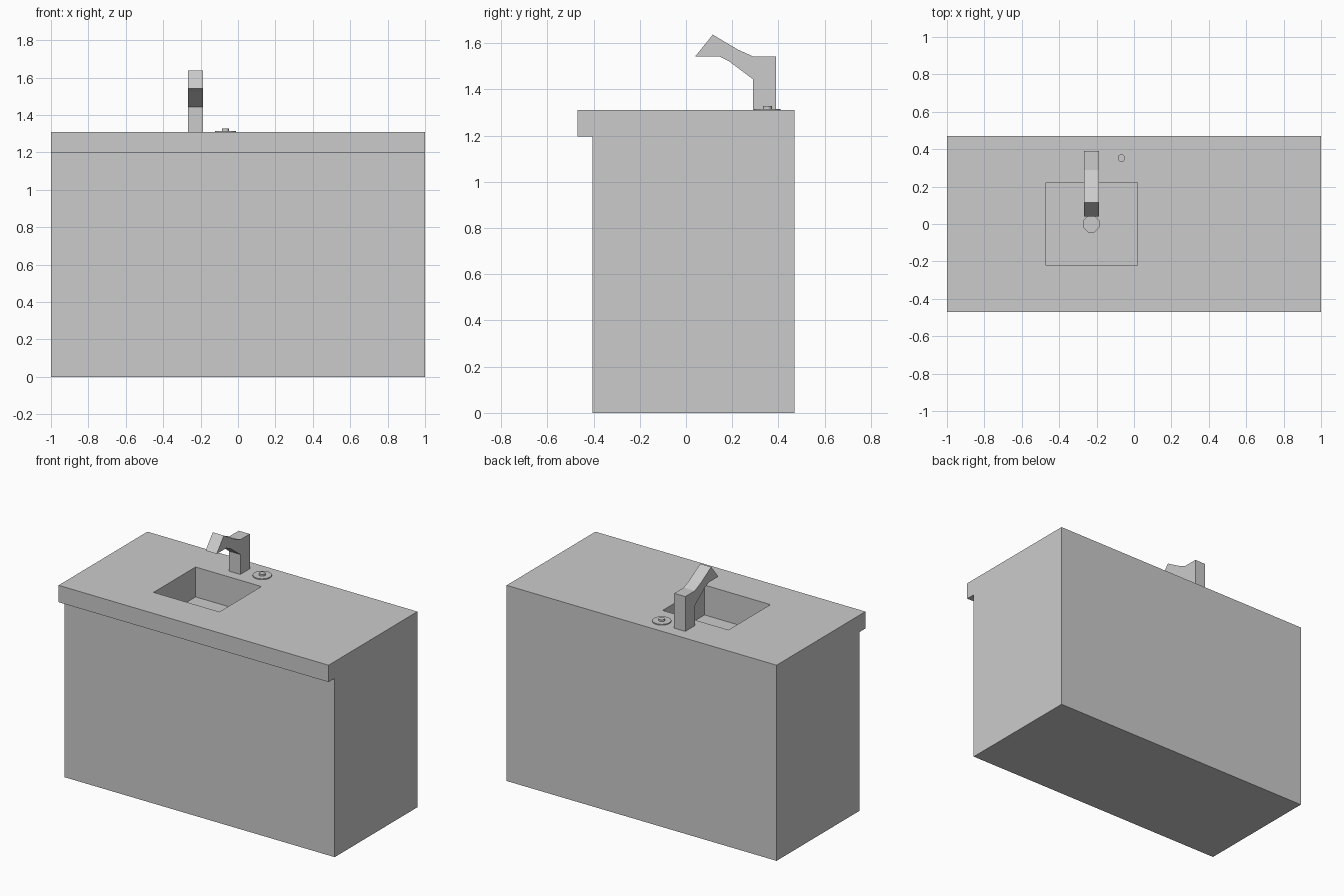
import bpy, bmesh, math
from mathutils import Matrix

if "Cube" in bpy.data.objects:
    bpy.data.objects.remove(bpy.data.objects["Cube"])

grey = bpy.data.materials.new("plain_grey")
grey.diffuse_color = (0.6, 0.6, 0.6, 1)
grey.use_nodes = True
grey.node_tree.nodes["Principled BSDF"].inputs["Base Color"].default_value = grey.diffuse_color


def finish(name, bm):
    bmesh.ops.recalc_face_normals(bm, faces=bm.faces)
    me = bpy.data.meshes.new(name)
    bm.to_mesh(me)
    bm.free()
    me.materials.append(grey)
    ob = bpy.data.objects.new(name, me)
    bpy.context.collection.objects.link(ob)
    return ob


def extrude_x(name, pts, x0, x1):
    """Extrude a (y, z) outline from x0 to x1."""
    bm = bmesh.new()
    face = bm.faces.new([bm.verts.new((x0, y, z)) for y, z in pts])
    ext = bmesh.ops.extrude_face_region(bm, geom=[face])
    verts = [g for g in ext["geom"] if isinstance(g, bmesh.types.BMVert)]
    bmesh.ops.translate(bm, verts=verts, vec=(x1 - x0, 0, 0))
    return finish(name, bm)


def cylinder(name, x, y, z0, z1, r, sides):
    bm = bmesh.new()
    m = Matrix.Translation((x, y, (z0 + z1) / 2)) @ Matrix.Rotation(math.pi / sides, 4, 'Z')
    bmesh.ops.create_cone(bm, cap_ends=True, segments=sides, radius1=r, radius2=r,
                          depth=z1 - z0, matrix=m)
    return finish(name, bm)


def cut(target, cutter):
    """Subtract the cutter, bake the result and remove the cutter."""
    mod = target.modifiers.new("cut", 'BOOLEAN')
    mod.operation = 'DIFFERENCE'
    mod.solver = 'EXACT'
    mod.object = cutter
    cutter.hide_render = True
    dg = bpy.context.evaluated_depsgraph_get()
    mesh = bpy.data.meshes.new_from_object(target.evaluated_get(dg))
    target.modifiers.clear()
    target.data = mesh
    bpy.data.objects.remove(cutter)


TOP, FLOOR, SX = 1.31, 1.11, -0.225

# Cabinet with overhanging countertop
cabinet = extrude_x("cabinet_with_countertop",
                    [(-0.405, 0), (0.47, 0), (0.47, TOP), (-0.47, TOP),
                     (-0.47, 1.197), (-0.405, 1.197)], -1, 1)

# Square sink basin and drain hole
cut(cabinet, extrude_x("sink_cutter", [(-0.222, FLOOR), (0.222, FLOOR),
                                       (0.222, 1.5), (-0.222, 1.5)], -0.47, 0.018))
cut(cabinet, cylinder("drain_cutter", SX - 0.003, 0, FLOOR - 0.04, FLOOR + 0.1, 0.045, 8))

# Drain rim
rim = cylinder("drain_rim", SX - 0.003, 0, FLOOR - 0.005, FLOOR + 0.006, 0.056, 8)
cut(rim, cylinder("rim_cutter", SX - 0.003, 0, FLOOR - 0.1, FLOOR + 0.1, 0.045, 8))

# Angular faucet
extrude_x("faucet", [(0.29, TOP), (0.39, TOP), (0.39, 1.543), (0.29, 1.543),
                     (0.225, 1.572), (0.116, 1.637), (0.04, 1.543), (0.143, 1.543),
                     (0.186, 1.522), (0.29, 1.444)], -0.268, -0.186)

# Push button beside the faucet
cylinder("button_base", -0.067, 0.352, TOP, TOP + 0.006, 0.058, 16)
cylinder("button_knob", -0.067, 0.352, TOP + 0.004, TOP + 0.018, 0.02, 12)
